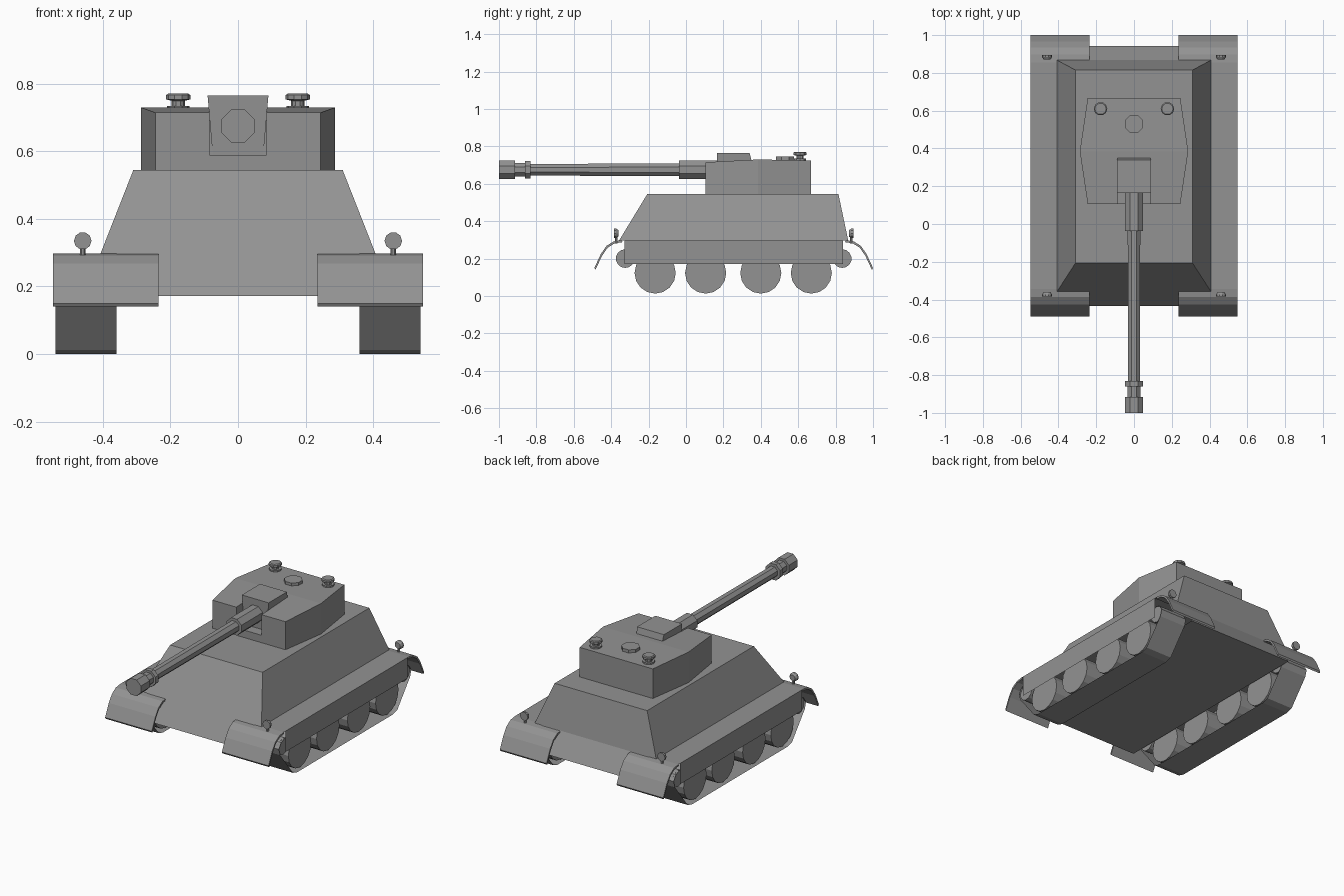
import bpy, bmesh, math
from mathutils import Matrix, Vector

if "Cube" in bpy.data.objects:
    bpy.data.objects.remove(bpy.data.objects["Cube"])

grey = bpy.data.materials.new("armour_grey")
grey.diffuse_color = (0.29, 0.29, 0.29, 1)
grey.use_nodes = True
grey.node_tree.nodes["Principled BSDF"].inputs["Base Color"].default_value = grey.diffuse_color
MID = 0.255  # hull centre along y


def finish(name, bm, closed=True):
    if closed:
        bmesh.ops.recalc_face_normals(bm, faces=bm.faces)
    me = bpy.data.meshes.new(name)
    bm.to_mesh(me)
    bm.free()
    me.materials.append(grey)
    ob = bpy.data.objects.new(name, me)
    bpy.context.collection.objects.link(ob)
    return ob


def loft(name, lower, upper):
    """Solid between two matching loops of 3D points."""
    bm = bmesh.new()
    a = [bm.verts.new(p) for p in lower]
    b = [bm.verts.new(p) for p in upper]
    n = len(a)
    bm.faces.new(a[::-1])
    bm.faces.new(b)
    for i in range(n):
        j = (i + 1) % n
        bm.faces.new((a[i], a[j], b[j], b[i]))
    return finish(name, bm)


def rect(x, y0, y1, z):
    return [(-x, y0, z), (x, y0, z), (x, y1, z), (-x, y1, z)]


def strip(name, path, x0, x1):
    """Thin sheet: a (y, z) path swept from x0 to x1."""
    bm = bmesh.new()
    rows = [(bm.verts.new((x0, y, z)), bm.verts.new((x1, y, z))) for y, z in path]
    for (a, b), (c, d) in zip(rows, rows[1:]):
        bm.faces.new((a, b, d, c))
    return finish(name, bm, False)


def lathe(name, stations, origin, axis, sides, turn=0.0):
    """Round part: stations are (distance along axis, radius)."""
    bm = bmesh.new()
    rings = []
    for h, r in stations:
        rings.append([bm.verts.new((r * math.cos(turn + 2 * math.pi * k / sides),
                                    r * math.sin(turn + 2 * math.pi * k / sides), h))
                      for k in range(sides)])
    for a, b in zip(rings, rings[1:]):
        for k in range(sides):
            j = (k + 1) % sides
            bm.faces.new((a[k], a[j], b[j], b[k]))
    bm.faces.new(rings[0][::-1])
    bm.faces.new(rings[-1])
    rot = Vector((0, 0, 1)).rotation_difference(Vector(axis)).to_matrix().to_4x4()
    bm.transform(Matrix.Translation(origin) @ rot)
    return finish(name, bm)


# Sloped upper hull, nose and tail plates, floor
loft("upper_hull", rect(0.407, -0.357, 0.867, 0.298), rect(0.31, -0.207, 0.815, 0.545))
strip("nose_plate", [(-0.434, 0.172), (-0.357, 0.298)], -0.36, 0.36)
strip("tail_plate", [(0.867, 0.298), (0.942, 0.172)], -0.36, 0.36)
strip("floor", [(0.942, 0.172), (-0.434, 0.172)], -0.36, 0.36)

# Running gear and fenders on both sides
for s, side in ((-1, "left"), (1, "right")):
    strip("deck_" + side, [(-0.345, 0.298), (0.855, 0.298)], *sorted((s * 0.235, s * 0.548)))
    bm = bmesh.new()
    q = [(-0.33, 0.172), (0.84, 0.172), (0.84, 0.298), (-0.33, 0.298)]
    bm.faces.new([bm.verts.new((s * 0.548, y, z)) for y, z in (q if s > 0 else q[::-1])])
    finish("skirt_" + side, bm, False)

    # Track band
    half = [(0.58, 0.25), (0.612, 0.238), (0.634, 0.205), (0.622, 0.165), (0.50, 0.012), (0.46, 0.0)]
    path = [(MID - d, z) for d, z in half] + [(MID + d, z) for d, z in half[::-1]]
    strip("track_" + side, path, *sorted((s * 0.36, s * 0.54)))

    # Road wheels and end wheels
    for i, y in enumerate((-0.165, 0.105, 0.40, 0.67)):
        lathe(f"road_wheel_{side}_{i}", [(-0.08, 0.11), (0.08, 0.11)],
              (s * 0.45, y, 0.123), (1, 0, 0), 16)
    for end, e in (("front", -1), ("rear", 1)):
        lathe(f"end_wheel_{side}_{end}", [(-0.08, 0.05), (0.08, 0.05)],
              (s * 0.45, MID + e * 0.58, 0.2), (1, 0, 0), 14)
        # Curved mudguard
        outer = [(0.60, 0.298), (0.642, 0.292), (0.68, 0.268), (0.71, 0.225), (0.745, 0.15)]
        inner = [(d - 0.006, z - 0.01) for d, z in outer]
        loop = [(MID + e * d, z) for d, z in outer + inner[::-1]]
        loft(f"mudguard_{side}_{end}", [(s * 0.235, y, z) for y, z in loop],
             [(s * 0.548, y, z) for y, z in loop])
        # Lamp on a short stalk
        ly = MID + e * 0.628
        lathe(f"lamp_stalk_{side}_{end}", [(0, 0.008), (0.04, 0.008)],
              (s * 0.46, ly, 0.28), (0, 0, 1), 6)
        lathe(f"lamp_{side}_{end}", [(-0.012, 0.018), (0, 0.026), (0.012, 0.026)],
              (s * 0.46, ly, 0.335), (0, e, 0), 10)

# Turret: notched front half and plain rear half
front = [(-0.245, 0.105), (-0.085, 0.105), (-0.085, 0.172), (0.085, 0.172),
         (0.085, 0.105), (0.245, 0.105), (0.287, 0.385), (-0.287, 0.385)]
rear = [(-0.287, 0.385), (0.287, 0.385), (0.245, 0.668), (-0.245, 0.668)]
loft("turret_front", [(x, y, 0.545) for x, y in front],
     [(x, y, 0.715 + (y - 0.105) / 0.28 * 0.015) for x, y in front])
loft("turret_rear", [(x, y, 0.545) for x, y in rear],
     [(x, y, 0.73 - (y - 0.385) * 0.02) for x, y in rear])
loft("notch_floor", rect(0.085, 0.105, 0.175, 0.545), rect(0.085, 0.105, 0.175, 0.59))

# Gun mantlet block
loft("mantlet", rect(0.075, 0.168, 0.385, 0.59), rect(0.09, 0.165, 0.34, 0.765))

# Stepped gun barrel with muzzle brake
lathe("gun_barrel", [(-0.17, 0.053), (0.038, 0.053), (0.038, 0.036), (0.832, 0.034), (0.832, 0.052),
                     (0.86, 0.052), (0.86, 0.038), (0.915, 0.038), (0.915, 0.053), (1.0, 0.053)],
      (0, 0, 0.675), (0, -1, 0), 8, math.pi / 8)

# Roof hatch and two mushroom vents
lathe("roof_hatch", [(0, 0.052), (0.025, 0.052)], (0, 0.53, 0.72), (0, 0, 1), 8, math.pi / 8)
for s, side in ((-1, "left"), (1, "right")):
    lathe("vent_" + side, [(0, 0.034), (0.015, 0.034), (0.015, 0.02), (0.03, 0.02), (0.034, 0.036),
                           (0.047, 0.036), (0.051, 0.03)],
          (s * 0.177, 0.61, 0.72), (0, 0, 1), 10)
